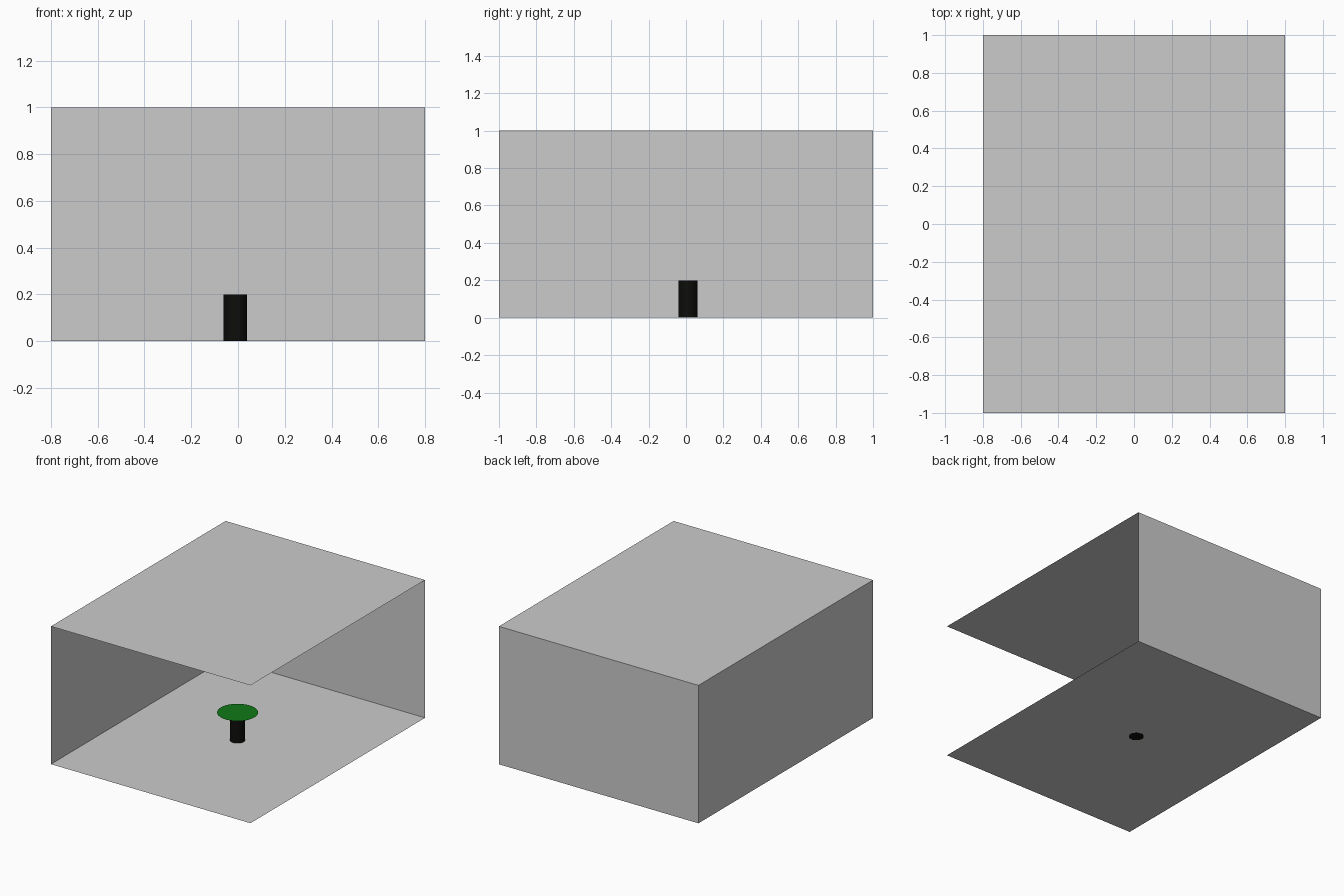
import bpy
import bmesh
from mathutils import Vector

if "Cube" in bpy.data.objects:
    bpy.data.objects.remove(bpy.data.objects["Cube"])

HX, HY, H = 0.8, 1.0, 1.0            # room half sizes and height
CX, CY, TOP = -0.011, 0.011, 0.2     # table position and height


def finish(name, bm, color=None):
    mesh = bpy.data.meshes.new(name)
    bm.to_mesh(mesh)
    bm.free()
    obj = bpy.data.objects.new(name, mesh)
    bpy.context.collection.objects.link(obj)
    if color:
        mat = bpy.data.materials.new(name + "_colour")
        mat.diffuse_color = (*color, 1)
        mat.use_nodes = True
        mat.node_tree.nodes["Principled BSDF"].inputs["Base Color"].default_value = mat.diffuse_color
        mesh.materials.append(mat)
    return obj


def panel(name, origin, u, v):
    """Single-sided thin sheet spanned by two edge vectors."""
    o, u, v = Vector(origin), Vector(u), Vector(v)
    bm = bmesh.new()
    bm.faces.new([bm.verts.new(p) for p in (o, o + u, o + u + v, o + v)])
    return finish(name, bm)


# Room shell: open at the front and right
panel("floor", (-HX, -HY, 0.0008), (2 * HX, 0, 0), (0, 2 * HY, 0))
panel("ceiling", (-HX, -HY, H), (2 * HX, 0, 0), (0, 2 * HY, 0))
panel("back_wall", (HX, HY, 0), (-2 * HX, 0, 0), (0, 0, H))
panel("left_wall", (-HX, HY, 0), (0, -2 * HY, 0), (0, 0, H))

# Table pedestal
bm = bmesh.new()
bmesh.ops.create_cone(bm, cap_ends=True, segments=32, radius1=0.05, radius2=0.05, depth=TOP)
bmesh.ops.translate(bm, verts=bm.verts, vec=(CX, CY, TOP / 2))
finish("table_pedestal", bm, (0.004, 0.004, 0.003))

# Flat round table top
bm = bmesh.new()
bmesh.ops.create_circle(bm, cap_ends=True, segments=32, radius=0.135)
bmesh.ops.translate(bm, verts=bm.verts, vec=(CX, CY, TOP + 0.0008))
finish("table_top", bm, (0.005, 0.19, 0.008))
